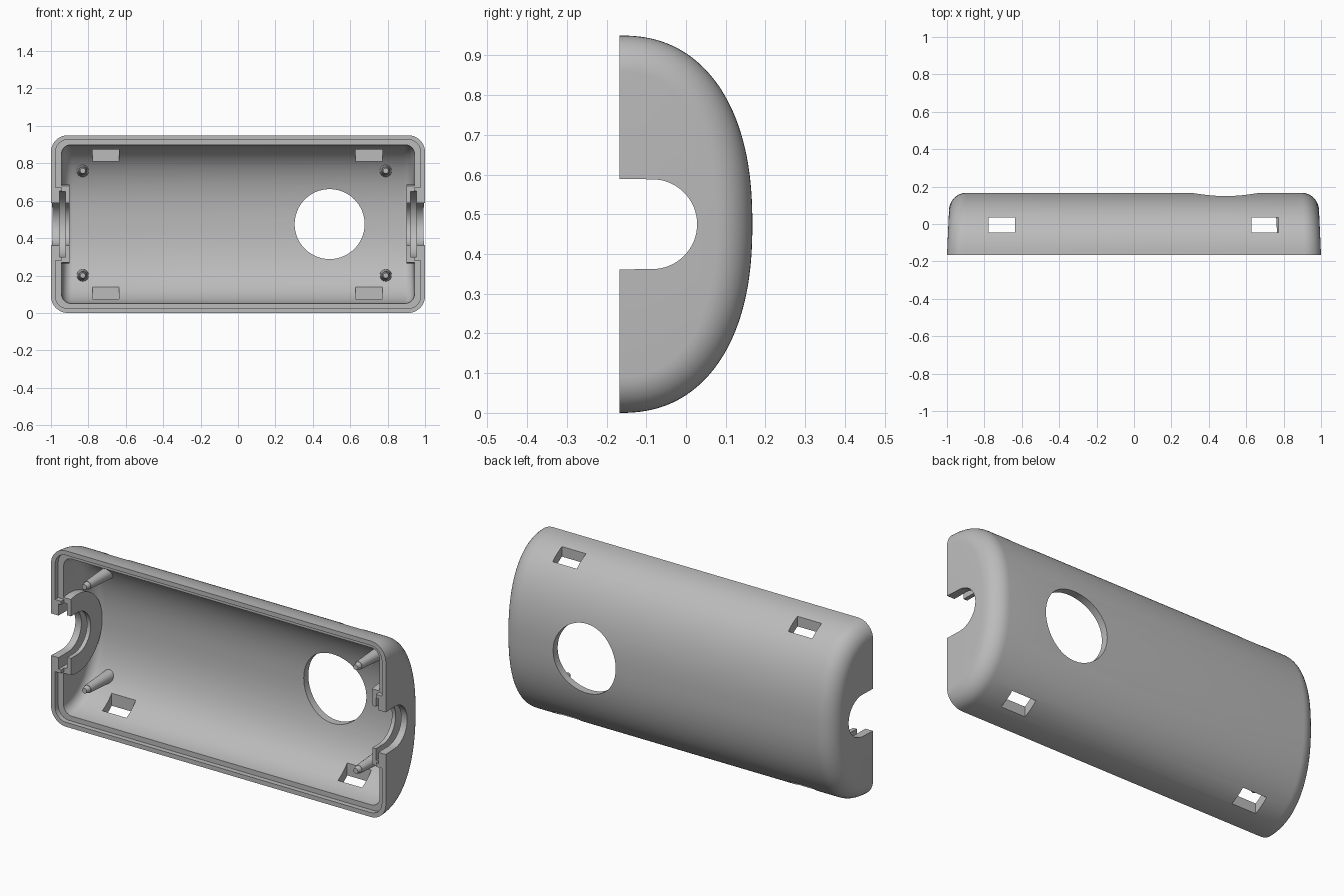
import bpy, bmesh, math
from mathutils import Matrix, Vector

if "Cube" in bpy.data.objects:
    bpy.data.objects.remove(bpy.data.objects["Cube"], do_unlink=True)

MID = 0.475       # height of the centre line
FRONT = -0.167    # plane of the open rim

grey = bpy.data.materials.new("light grey plastic")
grey.use_nodes = True
grey.diffuse_color = (0.5, 0.5, 0.5, 1)
grey.node_tree.nodes["Principled BSDF"].inputs["Base Color"].default_value = (0.5, 0.5, 0.5, 1)


def make(name, bm):
    bmesh.ops.recalc_face_normals(bm, faces=bm.faces)
    mesh = bpy.data.meshes.new(name)
    bm.to_mesh(mesh)
    bm.free()
    mesh.materials.append(grey)
    ob = bpy.data.objects.new(name, mesh)
    bpy.context.collection.objects.link(ob)
    return ob


def domed_body(name, half_len, depth, half_h, fillet, extend=0.0, power=2.3, n=80, steps=10):
    """Loft of D-shaped sections along x, with rounded ends and a slight draft."""
    bm = bmesh.new()
    stations = []
    for i in range(steps + 1):
        t = math.pi / 2 * i / steps
        stations.append((half_len - fillet + fillet * math.sin(t), fillet * (1 - math.cos(t))))
    stations = [(-x, d) for x, d in reversed(stations)] + stations
    rings = []
    for x, d in stations:
        pts = []
        for i in range(n + 1):
            t = math.pi * i / n
            c, s = math.cos(t), max(math.sin(t), 0.0)
            z = MID + (half_h - d) * math.copysign(abs(c) ** (2 / power), c)
            pts.append((FRONT + (depth - d) * s ** (2 / power), z))
        if extend:
            pts = [(FRONT - extend, pts[0][1])] + pts + [(FRONT - extend, pts[-1][1])]
        rings.append([bm.verts.new((x * (1 - 0.045 * (y - FRONT)), y, z)) for y, z in pts])
    m = len(rings[0])
    for a, b in zip(rings, rings[1:]):
        for i in range(m):
            j = (i + 1) % m
            bm.faces.new((a[i], a[j], b[j], b[i]))
    bm.faces.new(rings[0])
    bm.faces.new(rings[-1])
    return make(name, bm)


def box(name, lo, hi, round_y=0.0):
    bm = bmesh.new()
    lo, hi = Vector(lo), Vector(hi)
    bmesh.ops.create_cube(bm, size=1, matrix=Matrix.Translation((lo + hi) / 2) @ Matrix.Diagonal((*(hi - lo), 1)))
    if round_y:
        edges = [e for e in bm.edges if abs(e.verts[0].co.y - e.verts[1].co.y) > 1e-4]
        bmesh.ops.bevel(bm, geom=edges, offset=round_y, segments=6, profile=0.5, affect='EDGES')
    return make(name, bm)


def rod(name, start, end, r1, r2, segments=64):
    start, end = Vector(start), Vector(end)
    axis = end - start
    mat = Matrix.Translation((start + end) / 2) @ axis.to_track_quat('Z', 'Y').to_matrix().to_4x4()
    bm = bmesh.new()
    bmesh.ops.create_cone(bm, cap_ends=True, segments=segments, radius1=r1, radius2=r2,
                          depth=axis.length, matrix=mat)
    return make(name, bm)


def slot(name, x0, x1, r, centre_y=-0.085):
    """U-shaped cutter running along x and open to the front."""
    bm = bmesh.new()
    pts = [(-0.3, -r - 0.002)]
    for i in range(33):
        t = math.pi * i / 32
        pts.append((centre_y + r * math.sin(t), -r * math.cos(t)))
    pts.append((-0.3, r + 0.002))
    face = bm.faces.new([bm.verts.new((x0, y, MID + z)) for y, z in pts])
    ext = bmesh.ops.extrude_face_region(bm, geom=[face])
    bmesh.ops.translate(bm, vec=(x1 - x0, 0, 0),
                        verts=[v for v in ext["geom"] if isinstance(v, bmesh.types.BMVert)])
    return make(name, bm)


def combine(target, other, operation):
    mod = target.modifiers.new("combine", 'BOOLEAN')
    mod.operation, mod.solver, mod.object = operation, 'EXACT', other
    bpy.context.view_layer.objects.active = target
    bpy.ops.object.modifier_apply(modifier=mod.name)
    bpy.data.objects.remove(other, do_unlink=True)


# Hollow shell with a stepped rim
shell = domed_body("housing_shell", 1.0, 0.334, MID, 0.09)
combine(shell, domed_body("cavity", 0.945, 0.295, 0.425, 0.05, extend=0.1), 'DIFFERENCE')
combine(shell, box("rim_step", (-0.976, -0.3, 0.024), (0.976, -0.14, 0.926), 0.065), 'DIFFERENCE')

# Cable entries: thickened end wall, retaining ring, groove and slot
for s in (-1, 1):
    combine(shell, box("entry_plate", (min(s * 0.94, s * 0.982), FRONT, 0.28),
                       (max(s * 0.94, s * 0.982), 0.06, 0.67)), 'UNION')
    ring = rod("entry_ring", (s * 0.9, -0.085, MID), (s * 0.965, -0.085, MID), 0.212, 0.212)
    combine(ring, box("ring_trim", (-2, -1, -1), (2, -0.14, 2)), 'DIFFERENCE')
    combine(shell, ring, 'UNION')
    combine(shell, slot("entry_groove", s * 0.922, s * 0.955, 0.175), 'DIFFERENCE')
    combine(shell, slot("entry_slot", s * 0.8, s * 1.1, 0.113), 'DIFFERENCE')

# Round opening in the back
combine(shell, rod("round_opening", (0.49, 0.0, MID), (0.49, 0.4, MID), 0.187, 0.187, 96), 'DIFFERENCE')

# Latch windows along the top and bottom
for x in (-0.707, 0.7):
    for z in (0.1, 0.85):
        combine(shell, box("latch_window", (x - 0.072, -0.045, z - 0.15),
                           (x + 0.072, 0.035, z + 0.15)), 'DIFFERENCE')

# Tapered pegs with blunt tips
parts = [shell]
for x, side in ((-0.83, "right"), (0.79, "left")):
    for z, level in ((0.2, "lower"), (0.76, "upper")):
        peg = rod(f"{level}_{side}_peg", (x, 0.09, z), (x, -0.1, z), 0.033, 0.022, 24)
        combine(peg, rod("tip", (x, -0.09, z), (x, -0.125, z), 0.022, 0.014, 24), 'UNION')
        parts.append(peg)

for ob in parts:
    bpy.ops.object.select_all(action='DESELECT')
    ob.select_set(True)
    bpy.context.view_layer.objects.active = ob
    bpy.ops.object.shade_smooth_by_angle(angle=math.radians(30))
